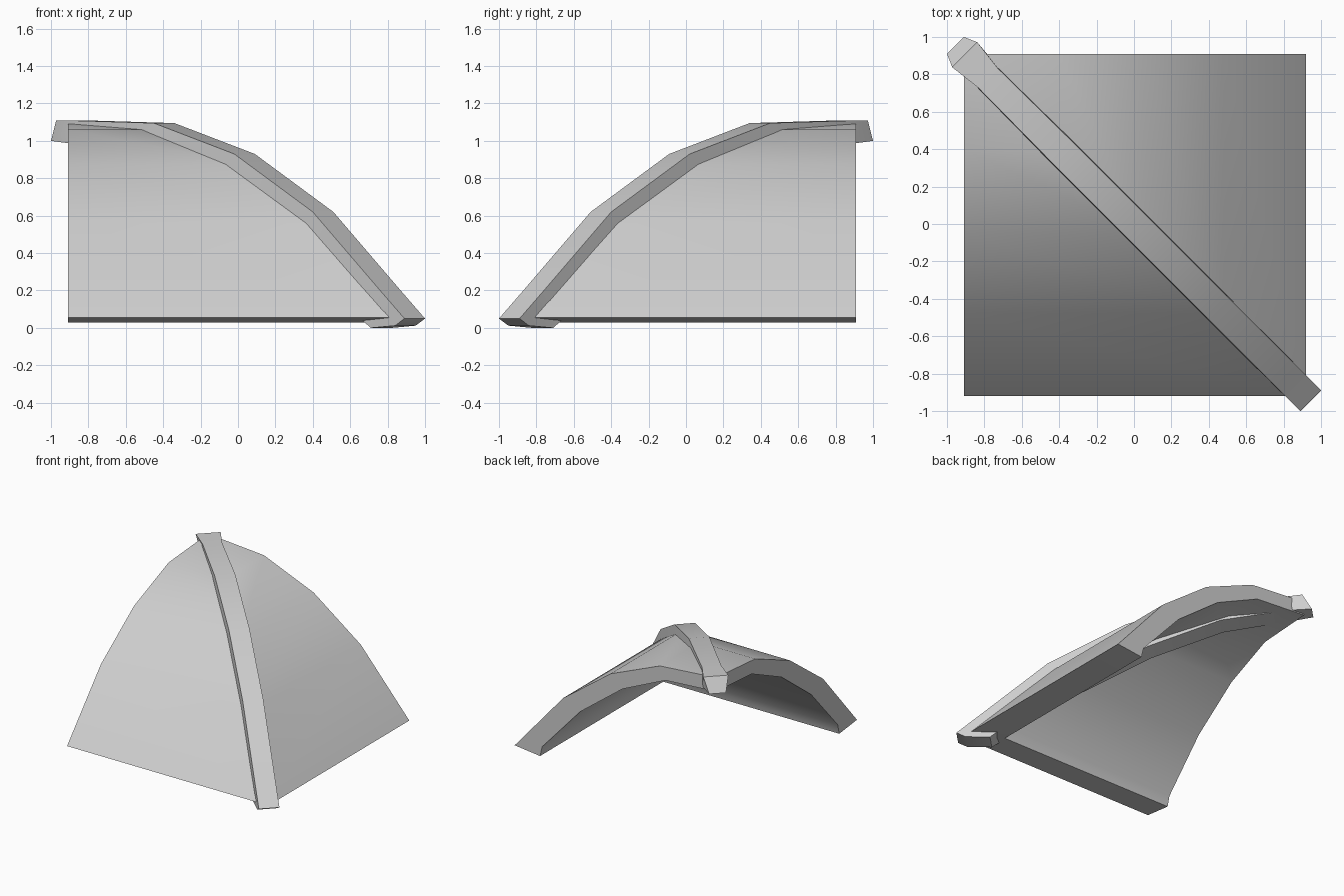
import bpy
import bmesh
import math

cube = bpy.data.objects.get("Cube")
if cube:
    bpy.data.objects.remove(cube, do_unlink=True)

grey = bpy.data.materials.new("plain_grey")
grey.use_nodes = True
GREY = (0.62, 0.62, 0.62, 1)
grey.diffuse_color = GREY
grey.node_tree.nodes["Principled BSDF"].inputs["Base Color"].default_value = GREY


def finish(bm, name):
    """Clean the mesh and turn it into a smooth-shaded object with sharp edges."""
    bmesh.ops.remove_doubles(bm, verts=bm.verts, dist=0.001)
    bmesh.ops.recalc_face_normals(bm, faces=bm.faces)
    mesh = bpy.data.meshes.new(name)
    bm.to_mesh(mesh)
    bm.free()
    mesh.materials.append(grey)
    obj = bpy.data.objects.new(name, mesh)
    bpy.context.collection.objects.link(obj)
    bpy.ops.object.select_all(action="DESELECT")
    obj.select_set(True)
    bpy.context.view_layer.objects.active = obj
    bpy.ops.object.shade_smooth_by_angle(angle=math.radians(30))


# Curved roof slab section: (distance outwards, height), outer skin then eave and inner skin
BACK = -0.91
section = [(BACK, 1.10), (-0.40, 1.06), (0.05, 0.875), (0.48, 0.56), (0.92, 0.055),
           (0.69, 0.028), (0.67, 0.11), (0.325, 0.49), (-0.06, 0.78),
           (-0.45, 0.955), (BACK, 0.985)]

# Two slabs mitred along the diagonal hip
bm = bmesh.new()
for mirrored in (False, True):
    def place(x, y, z):
        return bm.verts.new((-y, -x, z) if mirrored else (x, y, z))

    ends = [place(BACK, -t, z) for t, z in section]
    hips = [place(t, -t, z) for t, z in section]
    bm.faces.new(ends)
    for i in range(len(section) - 1):
        bm.faces.new((ends[i], ends[i + 1], hips[i + 1], hips[i]))
finish(bm, "curved_roof")

# Hip beam stations: top (along, height, half width) and bottom (same)
stations = [
    ((-0.905, 1.11, 0.067), (-0.955, 1.00, 0.045)),
    ((-0.78, 1.107, 0.052), (-0.83, 0.985, 0.06)),
    ((-0.395, 1.095, 0.055), (-0.47, 0.92, 0.066)),
    ((0.035, 0.93, 0.055), (-0.08, 0.72, 0.066)),
    ((0.455, 0.62, 0.055), (0.31, 0.43, 0.066)),
    ((0.815, 0.20, 0.055), (0.72, 0.045, 0.06)),
    ((0.88, 0.125, 0.055), (0.765, 0.0, 0.055)),
    ((0.945, 0.05, 0.055), (0.895, 0.012, 0.055)),
]
bm = bmesh.new()
rings = []
for top, bottom in stations:
    ring = []
    for (t, z, h), sides in ((top, (-1, 1)), (bottom, (1, -1))):
        ring += [bm.verts.new((t + s * h, -t + s * h, z)) for s in sides]
    rings.append(ring)
bm.faces.new(rings[0])
bm.faces.new(rings[-1])
for a, b in zip(rings, rings[1:]):
    for i in range(4):
        j = (i + 1) % 4
        bm.faces.new((a[i], a[j], b[j], b[i]))
finish(bm, "hip_beam")
